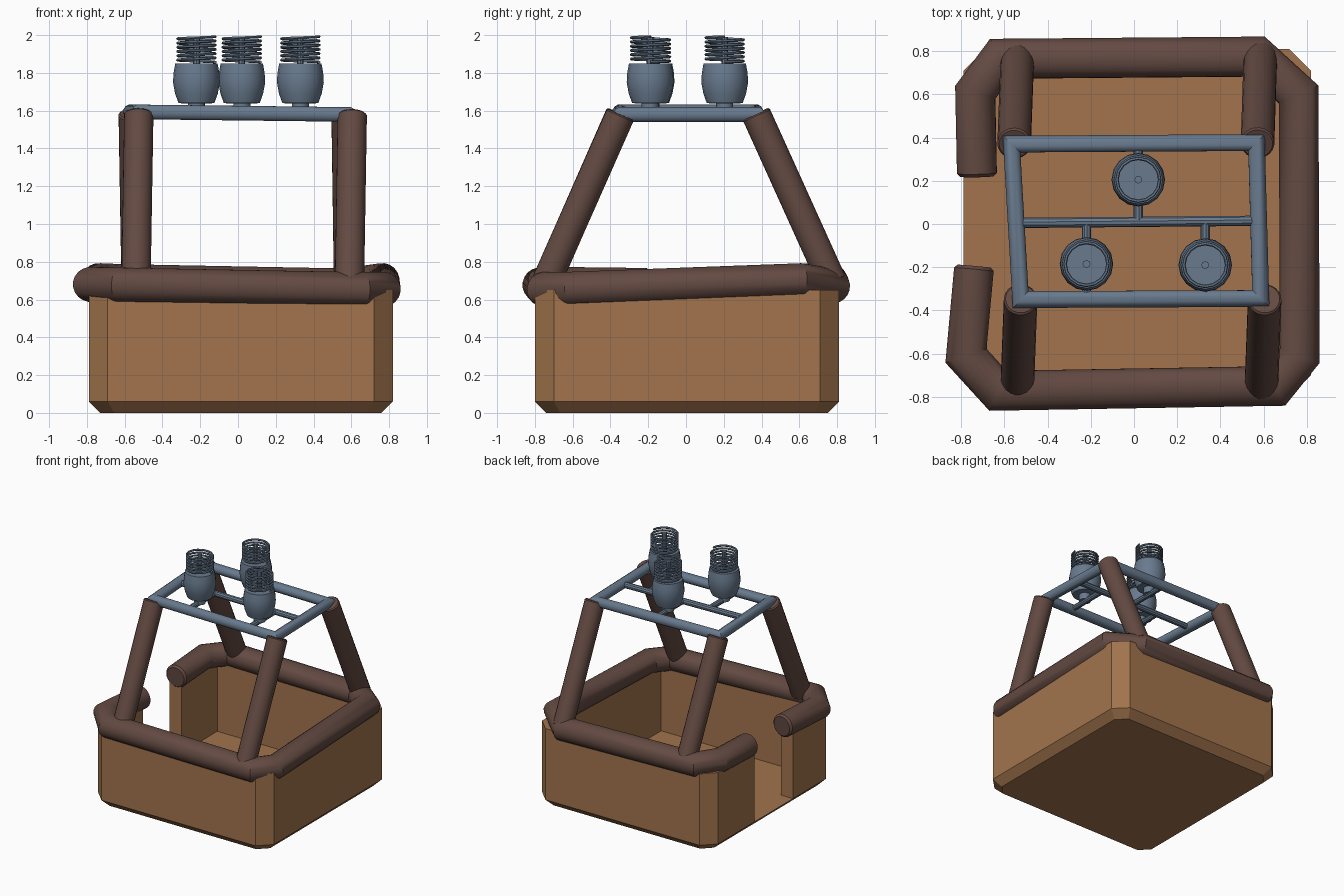
import bpy, bmesh, math
from mathutils import Vector

if "Cube" in bpy.data.objects:
    bpy.data.objects.remove(bpy.data.objects["Cube"])


def material(name, rgb):
    m = bpy.data.materials.new(name)
    m.diffuse_color = (*rgb, 1)
    m.use_nodes = True
    m.node_tree.nodes["Principled BSDF"].inputs["Base Color"].default_value = m.diffuse_color
    return m


TAN = material("wicker_tan", (0.36, 0.175, 0.073))
BROWN = material("padded_brown", (0.125, 0.068, 0.054))
STEEL = material("blue_grey_metal", (0.14, 0.195, 0.27))


def finish(bm, name, mat, smooth=None):
    bmesh.ops.recalc_face_normals(bm, faces=bm.faces[:])
    me = bpy.data.meshes.new(name)
    bm.to_mesh(me)
    bm.free()
    me.materials.append(mat)
    ob = bpy.data.objects.new(name, me)
    bpy.context.collection.objects.link(ob)
    if smooth:
        bpy.ops.object.select_all(action='DESELECT')
        ob.select_set(True)
        bpy.context.view_layer.objects.active = ob
        bpy.ops.object.shade_smooth_by_angle(angle=math.radians(smooth))
    return ob


def tube(name, path, r, mat, sides=16, closed=False, bevel=0.0):
    """Round tube along a path with mitred corners and softened ends."""
    P = [Vector(p) for p in path]
    n = len(P)
    segs = n if closed else n - 1
    D = [(P[(i + 1) % n] - P[i]).normalized() for i in range(segs)]
    u = D[0].orthogonal().normalized() if not closed else D[-1].orthogonal().normalized()
    v = (D[-1] if closed else D[0]).cross(u)
    circle = [(u * math.cos(2 * math.pi * k / sides) + v * math.sin(2 * math.pi * k / sides)) * r
              for k in range(sides)]
    rings = []
    pts = [P[0] + c for c in circle]
    for i in range(n):
        before = D[i - 1] if (i or closed) else D[0]
        after = D[i] if i < segs else D[-1]
        nrm = before + after
        pts = [p + before * ((P[i] - p).dot(nrm) / before.dot(nrm)) for p in pts]
        rings.append(pts)
    if bevel:
        k = (r - bevel) / r
        first = [P[0] + (p - P[0]) * k for p in rings[0]]
        last = [P[-1] + (p - P[-1]) * k for p in rings[-1]]
        rings[0] = [p + D[0] * bevel for p in rings[0]]
        rings[-1] = [p - D[-1] * bevel for p in rings[-1]]
        rings = [first] + rings + [last]
    bm = bmesh.new()
    V = [[bm.verts.new(p) for p in ring] for ring in rings]
    for a, b in zip(V, V[1:] + ([V[0]] if closed else [])):
        for k in range(sides):
            bm.faces.new((a[k], a[(k + 1) % sides], b[(k + 1) % sides], b[k]))
    if not closed:
        bm.faces.new(V[0])
        bm.faces.new(V[-1])
    return finish(bm, name, mat, 35)


def lathe(name, profile, x, y, mat, sides=16):
    bm = bmesh.new()
    V = [[bm.verts.new((x + r * math.cos(2 * math.pi * k / sides),
                        y + r * math.sin(2 * math.pi * k / sides), z))
          for k in range(sides)] for r, z in profile]
    for a, b in zip(V, V[1:]):
        for k in range(sides):
            bm.faces.new((a[k], a[(k + 1) % sides], b[(k + 1) % sides], b[k]))
    bm.faces.new(V[0])
    bm.faces.new(V[-1])
    return finish(bm, name, mat, 35)


# ---- basket floor: chamfered slab ----
X0, X1, Y0, Y1 = -0.79, 0.82, -0.80, 0.81
C, T, SILL, TOP = 0.10, 0.11, 0.06, 0.65


def octagon(i, c):
    a, b, d, e = X0 + i, X1 - i, Y0 + i, Y1 - i
    return [(a, d + c), (a + c, d), (b - c, d), (b, d + c),
            (b, e - c), (b - c, e), (a + c, e), (a, e - c)]


bm = bmesh.new()
low = [bm.verts.new((x, y, 0)) for x, y in octagon(0.06, 0.075)]
high = [bm.verts.new((x, y, SILL)) for x, y in octagon(0, C)]
for k in range(8):
    bm.faces.new((low[k], low[(k + 1) % 8], high[(k + 1) % 8], high[k]))
bm.faces.new(low)
bm.faces.new(high)
finish(bm, "basket_floor", TAN)

# ---- basket wall: runs round from one side of the doorway to the other ----
DOOR0, DOOR1 = -0.27, 0.23
outer = [(X0, DOOR0)] + octagon(0, C) + [(X0, DOOR1)]
a, b, d, e = X0 + T, X1 - T, Y0 + T, Y1 - T
inner = [(a, DOOR0), (a, d), (a, d), (b, d), (b, d), (b, e), (b, e), (a, e), (a, e), (a, DOOR1)]
bm = bmesh.new()
W = []
for o, i in zip(outer, inner):
    W.append([bm.verts.new(p) for p in ((*o, SILL), (*o, TOP), (*i, TOP), (*i, SILL))])
for p, q in zip(W, W[1:]):
    for k in range(4):
        bm.faces.new((p[k], p[(k + 1) % 4], q[(k + 1) % 4], q[k]))
bm.faces.new(W[0])
bm.faces.new(W[-1])
bmesh.ops.remove_doubles(bm, verts=bm.verts[:], dist=1e-5)
finish(bm, "basket_wall", TAN)

# ---- padded rim ----
tube("padded_rim", [(-0.74, -0.195, 0.675), (-0.778, -0.61, 0.68), (-0.63, -0.772, 0.677),
                    (0.655, -0.75, 0.653), (0.768, -0.61, 0.655), (0.762, 0.60, 0.70),
                    (0.57, 0.775, 0.672), (-0.62, 0.765, 0.695), (-0.735, 0.61, 0.70),
                    (-0.727, 0.22, 0.68)], 0.093, BROWN, 20, bevel=0.015)

# ---- four padded uprights ----
for name, foot, head in (
        ("front_left_upright", (-0.54, -0.74, 0.69), (-0.525, -0.347, 1.585)),
        ("front_right_upright", (0.59, -0.75, 0.67), (0.605, -0.347, 1.58)),
        ("back_left_upright", (-0.54, 0.775, 0.69), (-0.555, 0.37, 1.585)),
        ("back_right_upright", (0.585, 0.775, 0.69), (0.572, 0.372, 1.58))):
    tube(name, [foot, head], 0.078, BROWN, 20, bevel=0.008)


# ---- burner frame, slightly tilted in x ----
def fz(x):
    return 1.587 - 0.012 * x


tube("burner_frame", [(x, y, fz(x)) for x, y in
                      ((-0.567, 0.37), (0.567, 0.377), (0.587, -0.345), (-0.525, -0.35))],
     0.040, STEEL, 12, closed=True)
tube("frame_middle_bar", [(-0.545, 0.005, fz(-0.54)), (0.57, 0.015, fz(0.57))], 0.024, STEEL, 10)

# ---- burners: stub pipe, can, stem and coil ----
for tag, x, y, yend in (("left", -0.22, -0.185, -0.335), ("right", 0.33, -0.19, -0.335),
                        ("back", 0.02, 0.205, 0.36)):
    tube(tag + "_burner_pipe", [(x, 0.01, fz(x)), (x, yend, fz(x))], 0.022, STEEL, 10)
    lathe(tag + "_burner_can", [(0.045, 1.585), (0.045, 1.637), (0.095, 1.64), (0.113, 1.69),
                                (0.124, 1.75), (0.121, 1.80), (0.112, 1.85)], x, y, STEEL)
    lathe(tag + "_burner_stem", [(0.018, 1.84), (0.018, 1.99)], x, y, STEEL, 8)
    turns, steps = 6, 16
    coil = []
    for k in range(turns * steps + 1):
        t = 2 * math.pi * k / steps
        coil.append((x + 0.099 * math.cos(t), y + 0.099 * math.sin(t),
                     1.857 + 0.135 * k / (turns * steps)))
    tube(tag + "_burner_coil", coil, 0.008, STEEL, 6)
